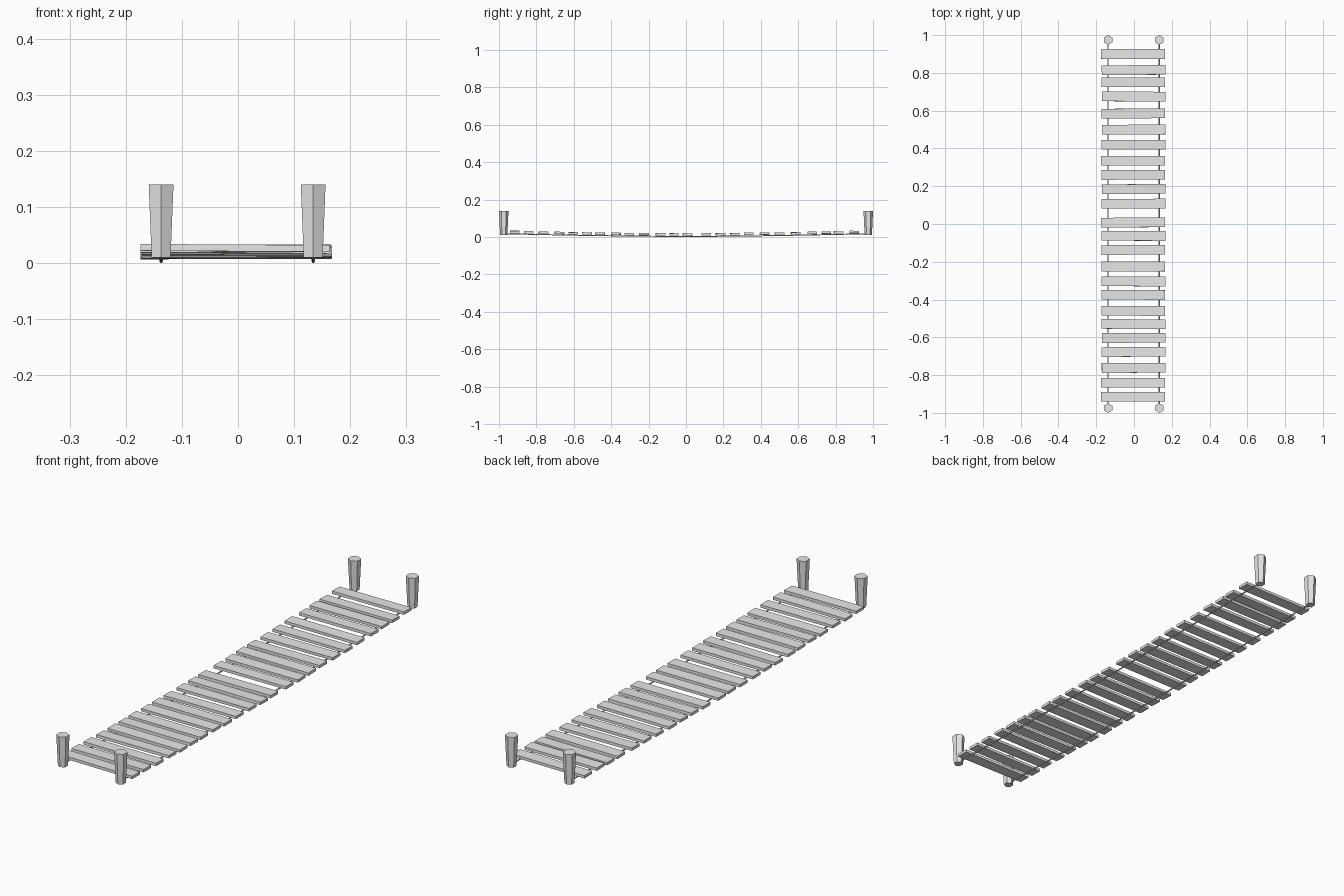
import bpy, bmesh, math, random
from mathutils import Matrix, Vector

if "Cube" in bpy.data.objects:
    bpy.data.objects.remove(bpy.data.objects["Cube"])

random.seed(4)
grey = bpy.data.materials.new("light_grey")
grey.diffuse_color = (0.8, 0.8, 0.8, 1)
grey.use_nodes = True
grey.node_tree.nodes["Principled BSDF"].inputs["Base Color"].default_value = grey.diffuse_color

SIDES = (-0.137, 0.134)   # x of the posts and ropes
POST_Y = 0.9745


def sag(y):
    """Height of the rope centre along the bridge."""
    return 0.003 + 0.014 * min(1, abs(y) / 0.95) ** 1.6


def finish(bm, name):
    bmesh.ops.recalc_face_normals(bm, faces=bm.faces)
    me = bpy.data.meshes.new(name)
    bm.to_mesh(me)
    bm.free()
    me.materials.append(grey)
    ob = bpy.data.objects.new(name, me)
    bpy.context.collection.objects.link(ob)


def post(x, y):
    # tapered hexagonal stake, wider at the top, a corner facing front
    bm = bmesh.new()
    bmesh.ops.create_cone(bm, cap_ends=True, segments=6, radius1=0.0195,
                          radius2=0.0255, depth=0.13,
                          matrix=Matrix.Translation((x, y, 0.075)))
    finish(bm, "post")


def rope(x):
    # thin sagging six-sided rope between two posts
    bm = bmesh.new()
    rings, n, r = [], 6, 0.003
    for i in range(17):
        y = POST_Y * (i / 8 - 1)
        rings.append([bm.verts.new((x + r * math.cos(math.tau * k / n), y,
                                    sag(y) + r * math.sin(math.tau * k / n)))
                      for k in range(n)])
    for a, b in zip(rings, rings[1:]):
        for k in range(n):
            bm.faces.new((a[k], a[(k + 1) % n], b[(k + 1) % n], b[k]))
    bm.faces.new(rings[0])
    bm.faces.new(rings[-1])
    finish(bm, "rope")


def plank(y):
    # flat board laid on the ropes, with a slight random tilt
    bm = bmesh.new()
    bmesh.ops.create_cube(bm, size=1, matrix=Matrix.Diagonal((0.338, 0.051, 0.012, 1)))
    tilt = (Matrix.Rotation(random.uniform(-0.03, 0.03), 4, 'X')
            @ Matrix.Rotation(random.uniform(-0.007, 0.007), 4, 'Y')
            @ Matrix.Rotation(random.uniform(-0.008, 0.008), 4, 'Z'))
    shift = Vector((-0.003 + random.uniform(-0.002, 0.002), y, sag(y) + 0.0105))
    bmesh.ops.transform(bm, matrix=Matrix.Translation(shift) @ tilt, verts=bm.verts)
    finish(bm, "plank")


for x in SIDES:
    rope(x)
    for y in (-POST_Y, POST_Y):
        post(x, y)

# unevenly spaced boards
for y in (0.90, 0.815, 0.75, 0.675, 0.585, 0.50, 0.42, 0.335, 0.26, 0.185, 0.108, 0.008,
          -0.063, -0.137, -0.225, -0.304, -0.375, -0.46, -0.53, -0.603, -0.677, -0.762,
          -0.841, -0.915):
    plank(y)
